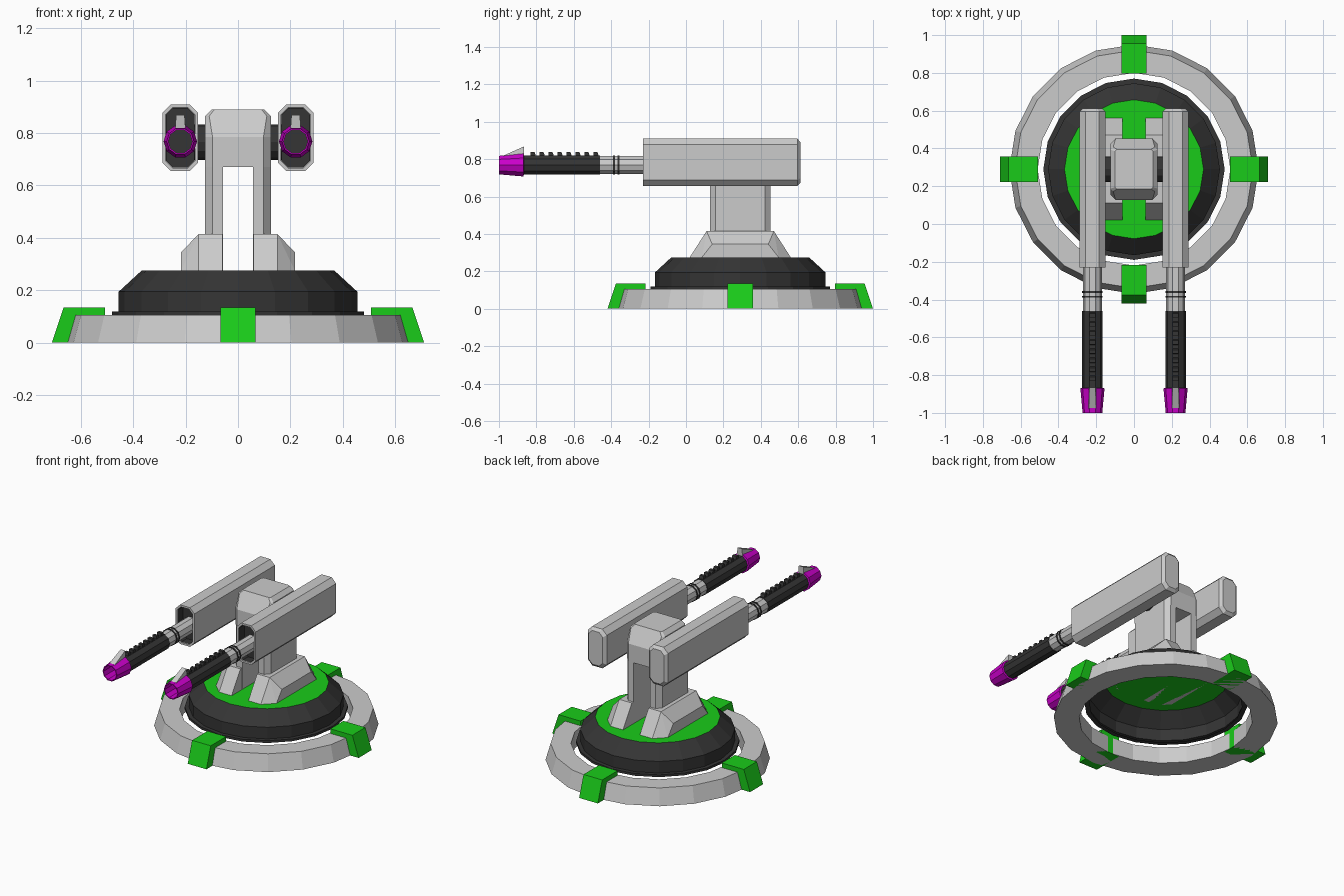
import bpy, bmesh
from math import sin, cos, pi

if "Cube" in bpy.data.objects:
    bpy.data.objects.remove(bpy.data.objects["Cube"])

def material(name, rgb):
    m = bpy.data.materials.new(name)
    m.diffuse_color = (*rgb, 1)
    m.use_nodes = True
    m.node_tree.nodes["Principled BSDF"].inputs["Base Color"].default_value = m.diffuse_color
    return m

DARK = material("dark", (0.035, 0.035, 0.035))
GREEN = material("green", (0.01, 0.6, 0.01))
MAGENTA = material("magenta", (0.6, 0.0, 0.6))
CY = 0.29  # y of the turret's rotation axis

def finish(bm, name, mat):
    bmesh.ops.recalc_face_normals(bm, faces=bm.faces)
    me = bpy.data.meshes.new(name)
    bm.to_mesh(me)
    bm.free()
    if mat:
        me.materials.append(mat)
    ob = bpy.data.objects.new(name, me)
    bpy.context.collection.objects.link(ob)
    return ob

def loft(name, loops, mat=None, cap0=True, cap1=True, closed=False):
    bm = bmesh.new()
    rows = [[bm.verts.new(p) for p in loop] for loop in loops]
    pairs = list(zip(rows, rows[1:])) + ([(rows[-1], rows[0])] if closed else [])
    for a, b in pairs:
        for i in range(len(a)):
            j = (i + 1) % len(a)
            bm.faces.new((a[i], a[j], b[j], b[i]))
    if cap0 and not closed:
        bm.faces.new(rows[0])
    if cap1 and not closed:
        bm.faces.new(rows[-1])
    return finish(bm, name, mat)

def hull(name, pts, mat=None):
    bm = bmesh.new()
    for p in pts:
        bm.verts.new(p)
    bmesh.ops.convex_hull(bm, input=bm.verts)
    bmesh.ops.dissolve_limit(bm, angle_limit=0.01, verts=bm.verts, edges=bm.edges)
    return finish(bm, name, mat)

def box(name, x0, x1, y0, y1, z0, z1, mat=None):
    return hull(name, [(x, y, z) for x in (x0, x1) for y in (y0, y1) for z in (z0, z1)], mat)

def circ_z(r, z, n=20):
    return [(r * cos(2 * pi * i / n), CY + r * sin(2 * pi * i / n), z) for i in range(n)]

def circ_y(cx, cz, r, y, n=10):
    return [(cx + r * cos(2 * pi * i / n), y, cz + r * sin(2 * pi * i / n)) for i in range(n)]

def octagon(w, h, c):
    return [(w, h - c), (w - c, h), (c - w, h), (-w, h - c),
            (-w, c - h), (c - w, -h), (w - c, -h), (w, c - h)]

# base ring
loft("base_ring", [circ_z(r, z) for r, z in
                   ((0.51, 0), (0.66, 0), (0.63, 0.105), (0.51, 0.105))], closed=True)

# four clamps around the ring
for k in range(4):
    c, s = cos(k * pi / 2), sin(k * pi / 2)
    hull(f"ring_clamp_{k}", [(r * c - t * s, CY + r * s + t * c, z)
                             for r, z in ((0.507, 0), (0.71, 0), (0.665, 0.135), (0.507, 0.135))
                             for t in (-0.067, 0.067)], GREEN)

# open dark dome with green deck
loft("dome", [circ_z(r, z) for r, z in
              ((0.45, 0.105), (0.48, 0.105), (0.48, 0.12), (0.455, 0.12),
               (0.455, 0.195), (0.368, 0.275))], DARK, False, False)
loft("deck", [circ_z(0.368, 0.275)], GREEN, True, False)

# support feet and legs
for side, s in (("left", -1), ("right", 1)):
    hull(f"{side}_foot", [(s * x, CY + t * d, z) for x, d, z in
                          ((0.06, 0.27, 0.275), (0.15, 0.27, 0.275), (0.217, 0.205, 0.275),
                           (0.06, 0.18, 0.415), (0.15, 0.18, 0.415), (0.217, 0.15, 0.345))
                          for t in (-1, 1)])
    leg = [(0.058, -0.163), (0.098, -0.163), (0.125, -0.132),
           (0.125, 0.132), (0.098, 0.163), (0.058, 0.163)]
    loft(f"{side}_leg", [[(s * x, CY + y, z) for x, y in leg] for z in (0.276, 0.67)])

# head joining the legs
head = [[(x, CY + y, z) for x, y in octagon(w, d, c)] for w, d, c, z in
        ((0.125, 0.163, 0.028, 0.67), (0.125, 0.163, 0.028, 0.785),
         (0.125, 0.118, 0.015, 0.865), (0.1, 0.105, 0.01, 0.89))]
hull("head", sum(head, []))

# axle through the head
loft("axle", [[(x, CY + 0.068 * cos(2 * pi * i / 12), 0.765 + 0.068 * sin(2 * pi * i / 12))
               for i in range(12)] for x in (-0.17, 0.17)], DARK)

# twin guns
for side, s in (("left", -1), ("right", 1)):
    gx, gz, bz = s * 0.22, 0.782, 0.768

    def shell(y, inset):
        return [(gx + x, y, gz + z) for x, z in octagon(0.068 - inset, 0.127 - inset, 0.032 - inset * 0.4)]

    # housing with dark front recess
    loft(f"{side}_housing", [shell(-0.17, 0.012), shell(-0.23, 0.012), shell(-0.23, 0),
                             shell(0.595, 0), shell(0.612, 0.018)], None, False, True)
    loft(f"{side}_housing_recess", [shell(-0.225, 0.013), shell(-0.17, 0.013)], DARK, False, True)

    # barrel
    loft(f"{side}_barrel_root", [circ_y(gx, bz, 0.05, y) for y in (-0.17, -0.46)])
    for k, y in enumerate((-0.385, -0.36)):
        loft(f"{side}_barrel_band_{k}", [circ_y(gx, bz, 0.054, y + d) for d in (-0.005, 0.005)], DARK)
    loft(f"{side}_barrel", [circ_y(gx, bz, 0.054, y) for y in (-0.46, -0.88)], DARK)
    for k in range(8):
        y = -0.83 + k * 0.048
        hull(f"{side}_barrel_tooth_{k}", [(gx + t, y + d, z) for t in (-0.015, 0.015) for d, z in
                                          ((-0.002, 0.81), (0.03, 0.81), (0.02, 0.838), (0, 0.838))], DARK)

    # flared muzzle and sight
    loft(f"{side}_muzzle", [circ_y(gx, bz, r, y) for r, y in
                            ((0.045, -0.865), (0.064, -0.87), (0.052, -1.0), (0.046, -1.0), (0.046, -0.9))],
         MAGENTA, True, False)
    loft(f"{side}_bore", [circ_y(gx, bz, 0.046, -0.9)], DARK, True, False)
    hull(f"{side}_sight", [(gx + t * w, y, z) for t in (-1, 1) for w, y, z in
                           ((0.02, -0.985, 0.815), (0.02, -0.865, 0.82), (0.016, -0.865, 0.868))])
